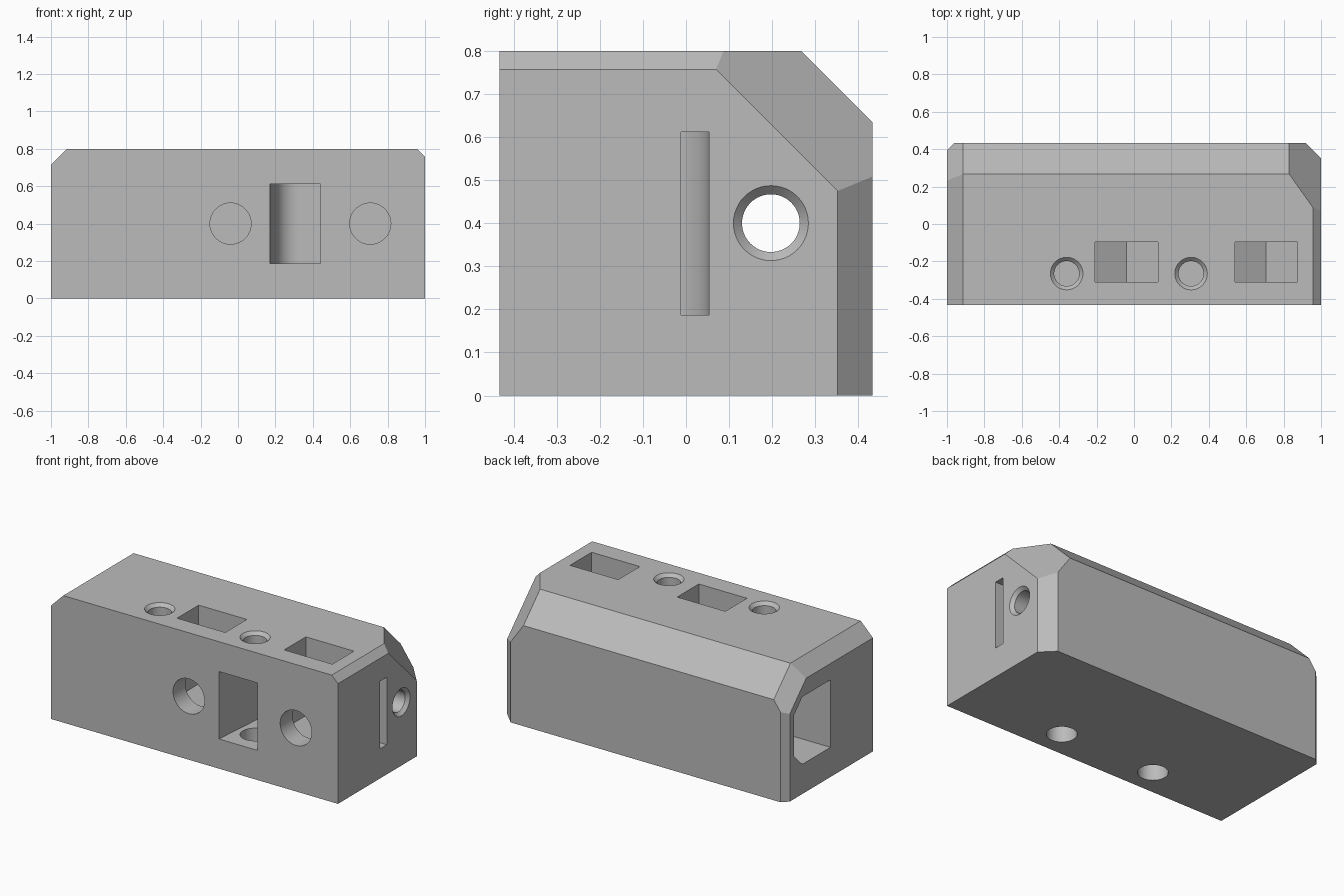
import bpy, bmesh, math
from mathutils import Vector, Matrix

if "Cube" in bpy.data.objects:
    bpy.data.objects.remove(bpy.data.objects["Cube"])

grey = bpy.data.materials.new("plain grey")
grey.diffuse_color = (0.5, 0.5, 0.5, 1)
grey.use_nodes = True
grey.node_tree.nodes["Principled BSDF"].inputs["Base Color"].default_value = grey.diffuse_color


def make_object(name, bm):
    bmesh.ops.recalc_face_normals(bm, faces=bm.faces)
    mesh = bpy.data.meshes.new(name)
    bm.to_mesh(mesh)
    bm.free()
    mesh.materials.append(grey)
    obj = bpy.data.objects.new(name, mesh)
    bpy.context.collection.objects.link(obj)
    return obj


# Block with chamfered edges, each chamfer trimmed by a plane
bm = bmesh.new()
bmesh.ops.create_cube(bm, size=1, matrix=Matrix.Translation((0, 0, 0.4))
                      @ Matrix.Diagonal((2, 0.866, 0.8, 1)))


def chamfer(point, normal):
    bmesh.ops.bisect_plane(bm, geom=bm.verts[:] + bm.edges[:] + bm.faces[:],
                           plane_co=point, plane_no=Vector(normal).normalized(),
                           clear_outer=True)
    bmesh.ops.holes_fill(bm, edges=[e for e in bm.edges if e.is_boundary])


R2 = math.sqrt(2)
chamfer((0, 0.267, 0.8), (0, 1, 1))            # long top back slope
chamfer((-0.915, 0, 0.8), (-1, 0, 1))          # left top
chamfer((0.957, 0, 0.8), (1, 0, 1))            # right top
chamfer((1, 0.352, 0), (1, 1, 0))              # right back upright
chamfer((-1, 0.395, 0), (-1, 1, 0))            # left back upright
chamfer((0.83, 0.267, 0.8), (R2, 1, 1))        # right end of slope
chamfer((-0.915, 0.267, 0.8), (-R2, 1, 1))     # left end of slope
block = make_object("block", bm)


def cut(bm):
    cutter = make_object("cutter", bm)
    cutter.hide_render = True
    mod = block.modifiers.new("cut", 'BOOLEAN')
    mod.operation = 'DIFFERENCE'
    mod.solver = 'EXACT'
    mod.object = cutter
    bpy.context.view_layer.objects.active = block
    bpy.ops.object.modifier_apply(modifier=mod.name)
    bpy.data.objects.remove(cutter)


def prism(points, axis, start, end):
    """Cut a 2D outline pushed along an axis."""
    place = {'X': lambda a, b, t: (t, a, b),
             'Y': lambda a, b, t: (a, t, b),
             'Z': lambda a, b, t: (a, b, t)}[axis]
    b = bmesh.new()
    lo = [b.verts.new(place(*p, start)) for p in points]
    hi = [b.verts.new(place(*p, end)) for p in points]
    b.faces.new(lo)
    b.faces.new(hi)
    n = len(points)
    for i in range(n):
        j = (i + 1) % n
        b.faces.new((lo[i], lo[j], hi[j], hi[i]))
    cut(b)


def bore(a, b, axis, rings):
    """Cut a turned hole from (position, radius) rings."""
    n = 48
    place = {'X': lambda u, v, t: (t, u, v),
             'Y': lambda u, v, t: (u, t, v),
             'Z': lambda u, v, t: (u, v, t)}[axis]
    m = bmesh.new()
    loops = [[m.verts.new(place(a + r * math.cos(2 * math.pi * i / n),
                                b + r * math.sin(2 * math.pi * i / n), t))
              for i in range(n)] for t, r in rings]
    m.faces.new(loops[0])
    m.faces.new(loops[-1])
    for lo, hi in zip(loops, loops[1:]):
        for i in range(n):
            j = (i + 1) % n
            m.faces.new((lo[i], lo[j], hi[j], hi[i]))
    cut(m)


LOW, HIGH = 0.187, 0.612

# Left cavity with clipped back corners
prism([(-0.01, LOW), (0.27, LOW), (0.355, LOW + 0.085), (0.355, HIGH - 0.085),
       (0.27, HIGH), (-0.01, HIGH)], 'X', -1.1, 0.1)

# Front window curving into the right end slot
arc = [(0.32 + 0.12 * math.cos(t), -0.067 + 0.12 * math.sin(t))
       for t in [math.radians(170 - 8 * i) for i in range(11)]]
prism([(0.165, -0.5)] + arc + [(0.36, 0.053), (1.1, 0.053), (1.1, -0.012),
      (0.44, -0.012), (0.44, -0.5)], 'Z', LOW, HIGH)

# Hexagonal nut pockets open to the top, with front screw holes
for x in (-0.04, 0.707):
    w, side, tip = 0.168, 0.303, 0.206
    prism([(x - w, side), (x, tip), (x + w, side), (x + w, 0.9), (x - w, 0.9)],
          'Y', -0.31, -0.095)
    bore(x, 0.4, 'Y', [(-0.5, 0.11), (-0.2, 0.11)])

# Upright screw holes: countersunk top, wider bore from below
for x in (-0.36, 0.305):
    bore(x, -0.265, 'Z', [(0.64, 0.067), (0.78, 0.067), (0.8, 0.087), (0.9, 0.087)])
    bore(x, -0.265, 'Z', [(-0.1, 0.086), (0.4, 0.086)])

# Right end screw hole, countersunk, running into the cavity
bore(0.197, 0.4, 'X', [(0.05, 0.067), (0.98, 0.067), (1.0, 0.087), (1.1, 0.087)])

# Smooth the round walls, keep all edges crisp
bpy.ops.object.select_all(action='DESELECT')
block.select_set(True)
bpy.context.view_layer.objects.active = block
bpy.ops.object.shade_smooth_by_angle(angle=math.radians(20))
